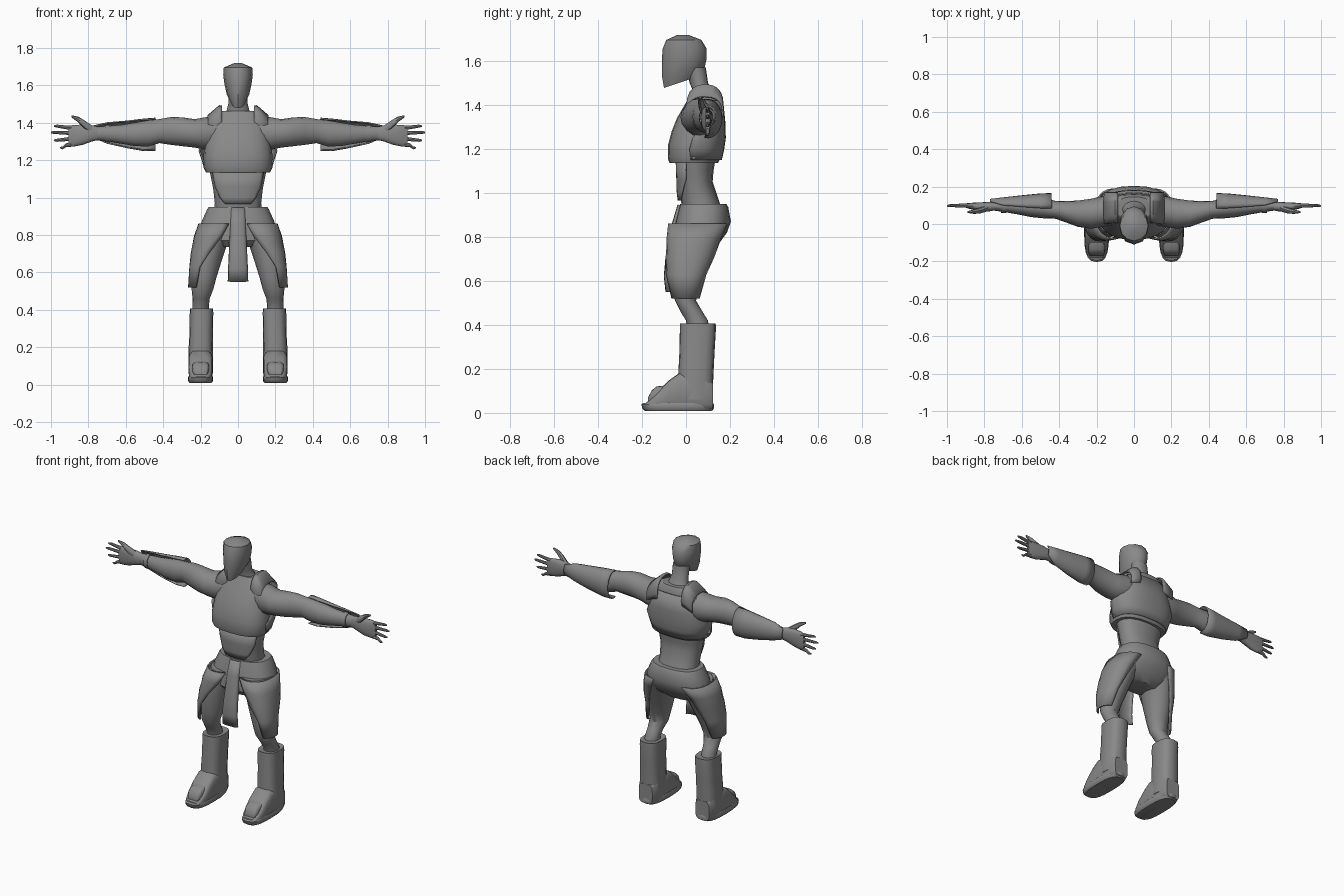
import bpy, bmesh, math

grey = bpy.data.materials.new("stone_grey")
grey.diffuse_color = (0.25, 0.25, 0.25, 1)


def place(axis, t, u, v):
    return {"x": (t, u, v), "y": (u, t, v), "z": (u, v, t)}[axis]


def section(cu, cv, ru, rv, deg, p):
    """Point on a superellipse; p = 2 is round, higher is boxier."""
    c, s = math.cos(math.radians(deg)), math.sin(math.radians(deg))
    return (cu + ru * math.copysign(abs(c) ** (2 / p), c),
            cv + rv * math.copysign(abs(s) ** (2 / p), s))


def finish(name, bm, mirror, solid=0):
    bmesh.ops.recalc_face_normals(bm, faces=bm.faces)
    me = bpy.data.meshes.new(name)
    bm.to_mesh(me)
    bm.free()
    me.materials.append(grey)
    ob = bpy.data.objects.new(name, me)
    bpy.context.collection.objects.link(ob)
    if solid:
        m = ob.modifiers.new("thickness", "SOLIDIFY")
        m.thickness, m.offset = solid, 0
    if mirror:
        m = ob.modifiers.new("mirror", "MIRROR")
        m.use_clip = False
        m.use_mirror_merge = False
    return ob


def loft(name, axis, rings, n=16, p=2.0, mirror=False):
    """Closed body through rings (t, cu, cv, ru, rv[, tilt])."""
    bm = bmesh.new()
    rows = []
    for t, cu, cv, ru, rv, *tilt in rings:
        row = []
        for i in range(n):
            u, v = section(cu, cv, ru, rv, 360 * i / n, p)
            tt = t + (tilt[0] * (v - cv) if tilt else 0)
            row.append(bm.verts.new(place(axis, tt, u, v)))
        rows.append(row)
    for a, b in zip(rows, rows[1:]):
        for i in range(n):
            j = (i + 1) % n
            bm.faces.new((a[i], a[j], b[j], b[i]))
    bm.faces.new(rows[0])
    bm.faces.new(rows[-1])
    return finish(name, bm, mirror)


def shell(name, axis, rings, n=12, p=2.0, mirror=False, solid=0.008):
    """Open plate through arcs (t, cu, cv, ru, rv, start, end)."""
    bm = bmesh.new()
    rows = []
    for t, cu, cv, ru, rv, a0, a1 in rings:
        rows.append([bm.verts.new(place(axis, t, *section(
            cu, cv, ru, rv, a0 + (a1 - a0) * i / n, p))) for i in range(n + 1)])
    for a, b in zip(rows, rows[1:]):
        for i in range(n):
            bm.faces.new((a[i], a[i + 1], b[i + 1], b[i]))
    return finish(name, bm, mirror, solid)


# Head and neck
loft("head", "z", [
    (1.502, 0, -.025, .034, .075, .33), (1.55, 0, -.012, .060, .097, .22),
    (1.605, 0, -.008, .072, .102, .05), (1.655, 0, -.006, .079, .100),
    (1.695, 0, -.010, .076, .080), (1.718, 0, -.014, .022, .025)], n=12)
loft("neck", "z", [
    (1.42, 0, .085, .085, .06), (1.46, 0, .078, .062, .045),
    (1.50, 0, .058, .052, .042), (1.57, 0, .045, .052, .045)])

# Torso
loft("chest_armor", "z", [
    (1.135, 0, .035, .172, .110), (1.16, 0, .037, .184, .120),
    (1.22, 0, .043, .185, .124), (1.28, 0, .053, .178, .118),
    (1.34, 0, .063, .166, .104), (1.40, 0, .078, .160, .084),
    (1.44, 0, .087, .145, .070), (1.462, 0, .087, .095, .058)], n=20, p=2.5)
shell("back_plate", "z", [
    (1.15, 0, .045, .176, .114, -8, 188), (1.20, 0, .05, .190, .120, -12, 192),
    (1.25, 0, .055, .207, .122, -8, 188), (1.32, 0, .06, .185, .115, 10, 170),
    (1.42, 0, .07, .16, .095, 25, 155)], n=18, p=2.5)
shell("shoulder_strap", "x", [
    (.085, .087, 1.40, .078, .087, -20, 200), (.10, .087, 1.40, .080, .090, -20, 200),
    (.16, .085, 1.37, .083, .068, -20, 200)], p=2.4, mirror=True)
loft("waist", "z", [
    (.92, 0, .075, .130, .09), (.97, 0, .062, .124, .086),
    (1.05, 0, .045, .133, .076), (1.10, 0, .045, .143, .08),
    (1.16, 0, .045, .155, .09)], p=2.3)
shell("belly_plate", "z", [
    (.965, 0, .058, .13, .092, -118, -62), (1.0, 0, .052, .135, .09, -132, -48),
    (1.06, 0, .045, .139, .085, -150, -30), (1.14, 0, .045, .15, .088, -152, -28)],
    p=2.3)

# Hips and cloth
loft("hips", "z", [
    (.95, 0, .078, .157, .105), (.935, 0, .080, .166, .112),
    (.87, 0, .078, .195, .126), (.82, 0, .065, .208, .122),
    (.77, 0, .045, .195, .105), (.735, 0, .04, .12, .07)], n=20, p=2.4)
shell("front_tabard", "z", [
    (.945, 0, 0, .036, .035, -170, -10), (.86, 0, -.025, .040, .035, -170, -10),
    (.70, 0, -.055, .046, .035, -170, -10), (.62, 0, -.067, .050, .030, -170, -10),
    (.55, 0, -.065, .052, .024, -170, -10)], n=6, p=3.5)

# Legs
loft("leg", "z", [
    (.86, .105, .06, .095, .125), (.76, .145, .035, .090, .108),
    (.66, .168, .015, .080, .088), (.57, .182, 0, .066, .062),
    (.51, .190, -.002, .058, .048), (.46, .197, .025, .046, .050),
    (.42, .200, .050, .044, .050), (.36, .200, .058, .046, .050)], mirror=True)
shell("thigh_plate", "z", [
    (.86, .11, .055, .098, .132, -125, 95), (.79, .14, .035, .092, .120, -122, 92),
    (.71, .16, .018, .088, .108, -95, 85), (.63, .172, 0, .084, .092, -72, 75),
    (.52, .185, -.002, .078, .066, -65, 65)], p=2.3, mirror=True)

# Boots
loft("boot_shaft", "z", [
    (.405, .195, .054, .056, .074), (.407, .195, .054, .062, .081),
    (.38, .195, .054, .063, .082), (.28, .197, .050, .062, .080),
    (.18, .200, .045, .065, .080), (.06, .200, .042, .066, .078)],
    p=2.8, mirror=True)
loft("boot_foot", "y", [
    (.122, .20, .075, .048, .062), (.09, .20, .09, .063, .082),
    (-.03, .20, .097, .065, .085), (-.08, .20, .078, .064, .068),
    (-.125, .20, .055, .062, .043), (-.165, .20, .035, .052, .024),
    (-.185, .20, .028, .038, .016)], p=4, mirror=True)
loft("toe_cap", "y", [
    (-.09, .20, .085, .046, .040), (-.135, .20, .080, .045, .040),
    (-.155, .20, .072, .042, .030), (-.172, .20, .058, .034, .014)],
    p=4, mirror=True)
loft("boot_sole", "z", [
    (.008, .20, -.035, .058, .150), (.018, .20, -.036, .066, .162),
    (.038, .20, -.038, .067, .165), (.046, .20, -.036, .063, .158)],
    n=20, p=2.9, mirror=True)

# Arms
loft("arm", "x", [
    (.10, .072, 1.35, .075, .080), (.17, .066, 1.342, .082, .088),
    (.23, .055, 1.343, .080, .076), (.30, .055, 1.352, .070, .077),
    (.36, .065, 1.356, .058, .074), (.42, .076, 1.355, .048, .064),
    (.48, .084, 1.343, .054, .070), (.55, .088, 1.338, .051, .063),
    (.62, .092, 1.338, .041, .051), (.70, .095, 1.342, .030, .040),
    (.76, .096, 1.343, .023, .036)], mirror=True)
shell("forearm_guard", "x", [
    (.44, .100, 1.338, .062, .086, -105, 105), (.50, .100, 1.335, .060, .084, -105, 105),
    (.60, .100, 1.338, .050, .070, -100, 100), (.70, .100, 1.345, .039, .054, -90, 90),
    (.77, .098, 1.350, .033, .044, -40, 50)], mirror=True, solid=.007)
loft("wrist_band", "x", [
    (.685, .096, 1.342, .038, .047), (.712, .096, 1.342, .036, .044)], mirror=True)

# Hands
loft("palm", "x", [
    (.74, .096, 1.343, .022, .034), (.78, .092, 1.343, .026, .043),
    (.83, .092, 1.336, .023, .054), (.88, .097, 1.330, .016, .058),
    (.905, .099, 1.328, .010, .055)], p=2.4, mirror=True)
loft("thumb", "x", [
    (.775, .088, 1.357, .018, .024), (.82, .073, 1.390, .016, .022),
    (.855, .066, 1.418, .012, .015), (.89, .064, 1.434, .005, .006)],
    n=8, mirror=True)
fingers = [(1.372, 1.382, .983), (1.345, 1.348, 1.0), (1.314, 1.306, .985), (1.286, 1.266, .952)]
for i, (z0, z1, tip) in enumerate(fingers):
    loft("finger_%d" % (i + 1), "x", [
        (.875, .098, z0, .011, .013), (.92, .099, (z0 * 2 + z1) / 3, .010, .010),
        (tip - .015, .098, z1, .008, .008), (tip, .097, z1, .004, .004)],
        n=8, mirror=True)

bpy.ops.object.select_all(action="SELECT")
bpy.context.view_layer.objects.active = bpy.context.selected_objects[0]
bpy.ops.object.shade_smooth_by_angle(angle=math.radians(40))
